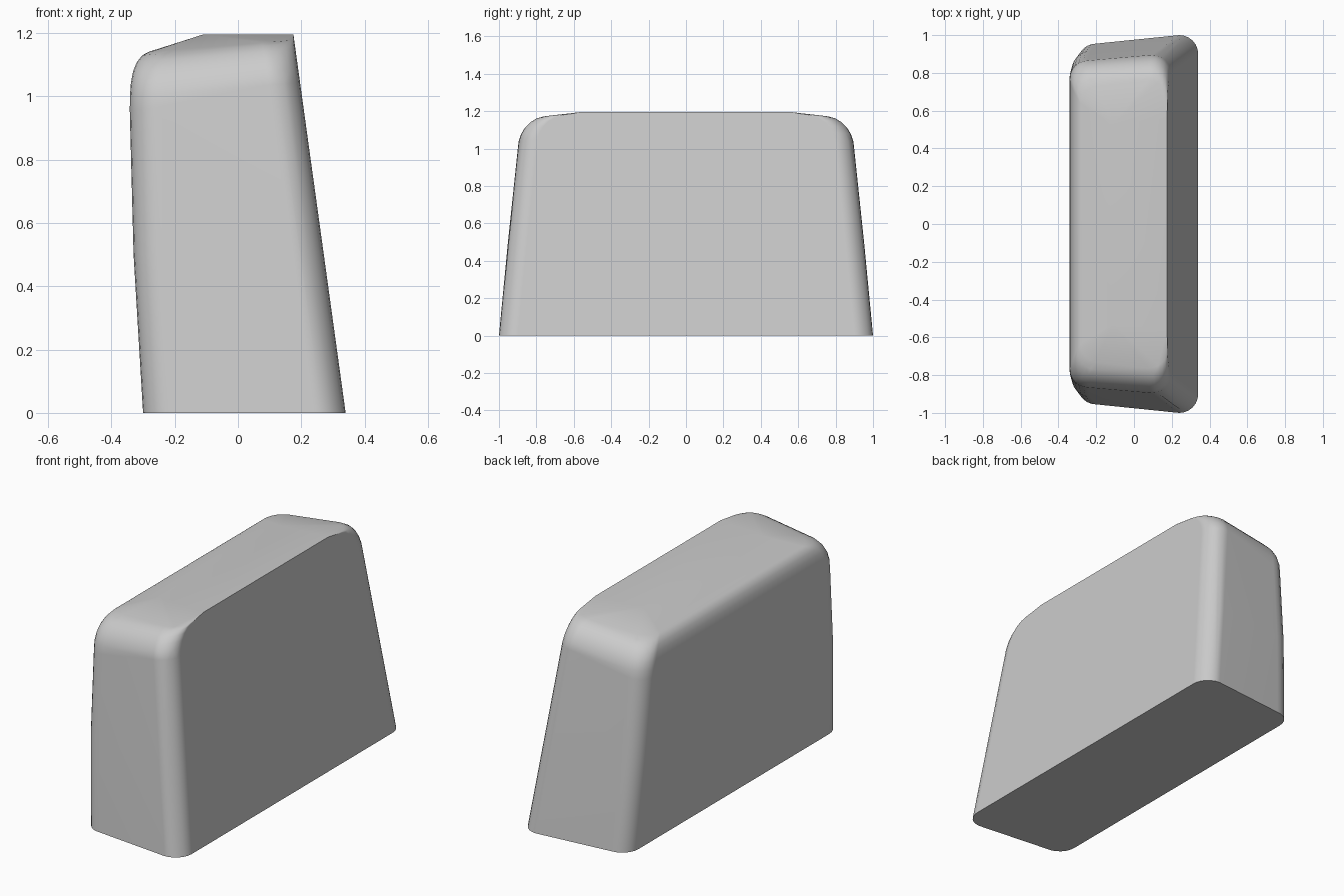
import bpy, bmesh
from math import sin, cos, pi

cube = bpy.data.objects.get("Cube")
if cube:
    bpy.data.objects.remove(cube)

HEIGHT = 1.195
STEPS = 6


def face_x(z):
    """Position of the flat leaning side at a given height."""
    return 0.34 - 0.138 * z


def ring(z, left, y_left, y_right, tilt=0.0, r=0.1):
    """Rounded four-cornered cross-section, optionally tilted along x."""
    right = face_x(z)
    points = []
    for side in (-1, 1):
        for i in range(STEPS + 1):
            a = i / STEPS * pi / 2
            inset_x, inset_y = r * (1 - cos(a)), r * (1 - sin(a))
            for x, y in ((left + inset_x, y_left - inset_y),
                         (right - inset_x, y_right - inset_y)):
                points.append((x, side * y, z + tilt * (x - right)))
    return points


# Tapered walls
points = ring(0, -0.30, 0.955, 1.0) + ring(0.5, -0.33, 0.915, 0.952)

# Rounded shoulder
for i in range(STEPS + 1):
    a = i / STEPS * pi * 0.47
    inset = 1 - cos(a)
    points += ring(1.0 + 0.178 * sin(a), -0.342 + 0.07 * inset ** 1.4,
                   0.87 - 0.15 * inset, 0.90 - 0.15 * inset, 0.08)

# Flat crown that meets the leaning side in a sharp edge
for side in (-1, 1):
    points += [(-0.11, side * 0.53, HEIGHT),
               (face_x(HEIGHT), side * 0.56, HEIGHT)]

# Skin the sections
bm = bmesh.new()
for p in points:
    bm.verts.new(p)
hull = bmesh.ops.convex_hull(bm, input=bm.verts)
spare = {v for v in hull["geom_interior"] + hull["geom_unused"]
         if isinstance(v, bmesh.types.BMVert)}
bmesh.ops.delete(bm, geom=list(spare), context="VERTS")
bmesh.ops.dissolve_limit(bm, angle_limit=0.01, verts=bm.verts, edges=bm.edges)
bmesh.ops.recalc_face_normals(bm, faces=bm.faces)
mesh = bpy.data.meshes.new("tapered_block")
bm.to_mesh(mesh)
bm.free()
block = bpy.data.objects.new("tapered_block", mesh)
bpy.context.collection.objects.link(block)

# Plain grey surface
grey = bpy.data.materials.new("light_grey")
grey.use_nodes = True
colour = (0.6, 0.6, 0.6, 1)
grey.diffuse_color = colour
grey.node_tree.nodes["Principled BSDF"].inputs["Base Color"].default_value = colour
mesh.materials.append(grey)

# Smooth rounds with flat broad faces
bpy.ops.object.select_all(action="DESELECT")
block.select_set(True)
bpy.context.view_layer.objects.active = block
bpy.ops.object.shade_smooth_by_angle(angle=0.6)
weighted = block.modifiers.new("flat_faces", "WEIGHTED_NORMAL")
weighted.keep_sharp = True
